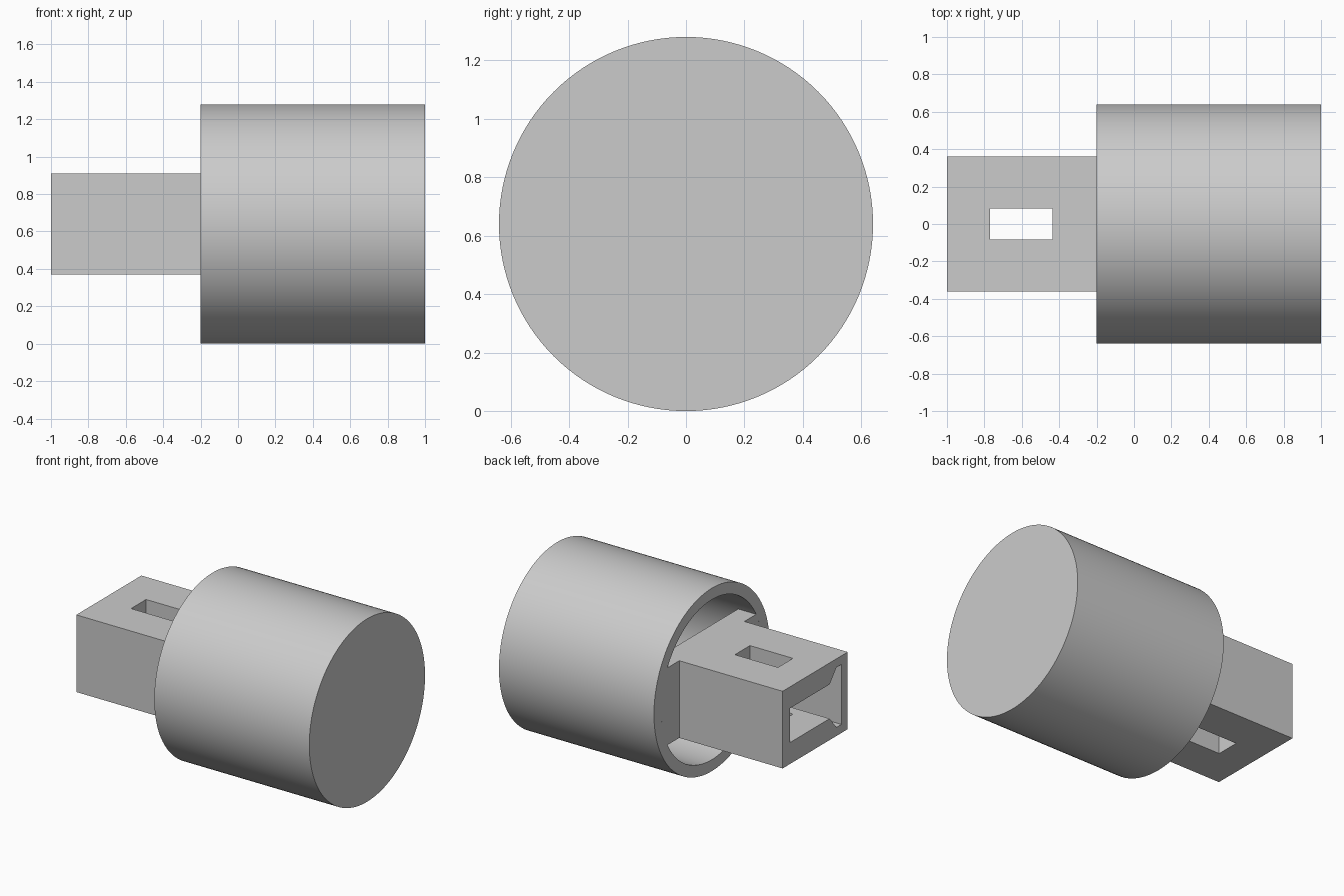
import bpy, bmesh, math

old = bpy.data.objects.get("Cube")
if old:
    bpy.data.objects.remove(old, do_unlink=True)

AXIS_Z = 0.64        # height of the centre line
OUTER, BORE = 0.64, 0.56
MOUTH = -0.2         # open end of the housing
BACK = -0.06         # inner end of the crossbar
HALF_W, HALF_H = 0.36, 0.27

grey = bpy.data.materials.new("plain_grey")
grey.use_nodes = True
grey.diffuse_color = (0.6, 0.6, 0.6, 1)
grey.node_tree.nodes["Principled BSDF"].inputs["Base Color"].default_value = (0.6, 0.6, 0.6, 1)


def prism(name, profile, x0, x1):
    """Extrude a (y, z) profile, measured from the centre line, along x."""
    bm = bmesh.new()
    face = bm.faces.new([bm.verts.new((x0, y, z + AXIS_Z)) for y, z in profile])
    moved = bmesh.ops.extrude_face_region(bm, geom=[face])["geom"]
    bmesh.ops.translate(bm, vec=(x1 - x0, 0, 0),
                        verts=[v for v in moved if isinstance(v, bmesh.types.BMVert)])
    bmesh.ops.recalc_face_normals(bm, faces=bm.faces)
    mesh = bpy.data.meshes.new(name)
    bm.to_mesh(mesh)
    bm.free()
    mesh.materials.append(grey)
    obj = bpy.data.objects.new(name, mesh)
    bpy.context.collection.objects.link(obj)
    return obj


def activate(obj):
    bpy.ops.object.select_all(action='DESELECT')
    obj.select_set(True)
    bpy.context.view_layer.objects.active = obj


def cut(obj, cutter):
    activate(obj)
    mod = obj.modifiers.new("cut", 'BOOLEAN')
    mod.operation, mod.solver, mod.object = 'DIFFERENCE', 'EXACT', cutter
    bpy.ops.object.modifier_apply(modifier=mod.name)
    bpy.data.objects.remove(cutter, do_unlink=True)


def smooth(obj):
    activate(obj)
    bpy.ops.object.shade_smooth_by_angle()


def arc(radius, start, end, count):
    return [(radius * math.cos(start + (end - start) * i / count),
             radius * math.sin(start + (end - start) * i / count)) for i in range(count + 1)]


def rect(hw, hh):
    return [(-hw, -hh), (hw, -hh), (hw, hh), (-hw, hh)]


# Round housing, hollow and closed at one end
housing = prism("housing", arc(OUTER, 0, math.tau, 128)[:-1], MOUTH, 1)
cut(housing, prism("bore_cutter", arc(BORE, 0, math.tau, 128)[:-1], MOUTH - 0.1, 0.92))
smooth(housing)

# Rectangular plug with a keyed socket and a vertical slot
plug = prism("plug", rect(HALF_W, HALF_H), -1, BACK)
upper = [(0.28, 0.12), (-0.16, 0.12), (-0.235, 0.21), (-0.29, 0.21)]
socket = upper + [(y, -z) for y, z in reversed(upper)]
cut(plug, prism("socket_cutter", socket, -1.1, 0.1))
cut(plug, prism("slot_cutter", rect(0.083, 0.5), -0.77, -0.437))

# Crossbar cheeks joining the plug to the bore wall
angle = math.asin(HALF_H / BORE)
for side, name in ((1, "left_side"), (-1, "right_side")):
    outline = [(HALF_W, HALF_H), (HALF_W, -HALF_H)] + arc(BORE, -angle, angle, 20)
    cheek = prism("crossbar_" + ("back" if side > 0 else "front"),
                  [(side * y, z) for y, z in outline], MOUTH, BACK)
    smooth(cheek)
